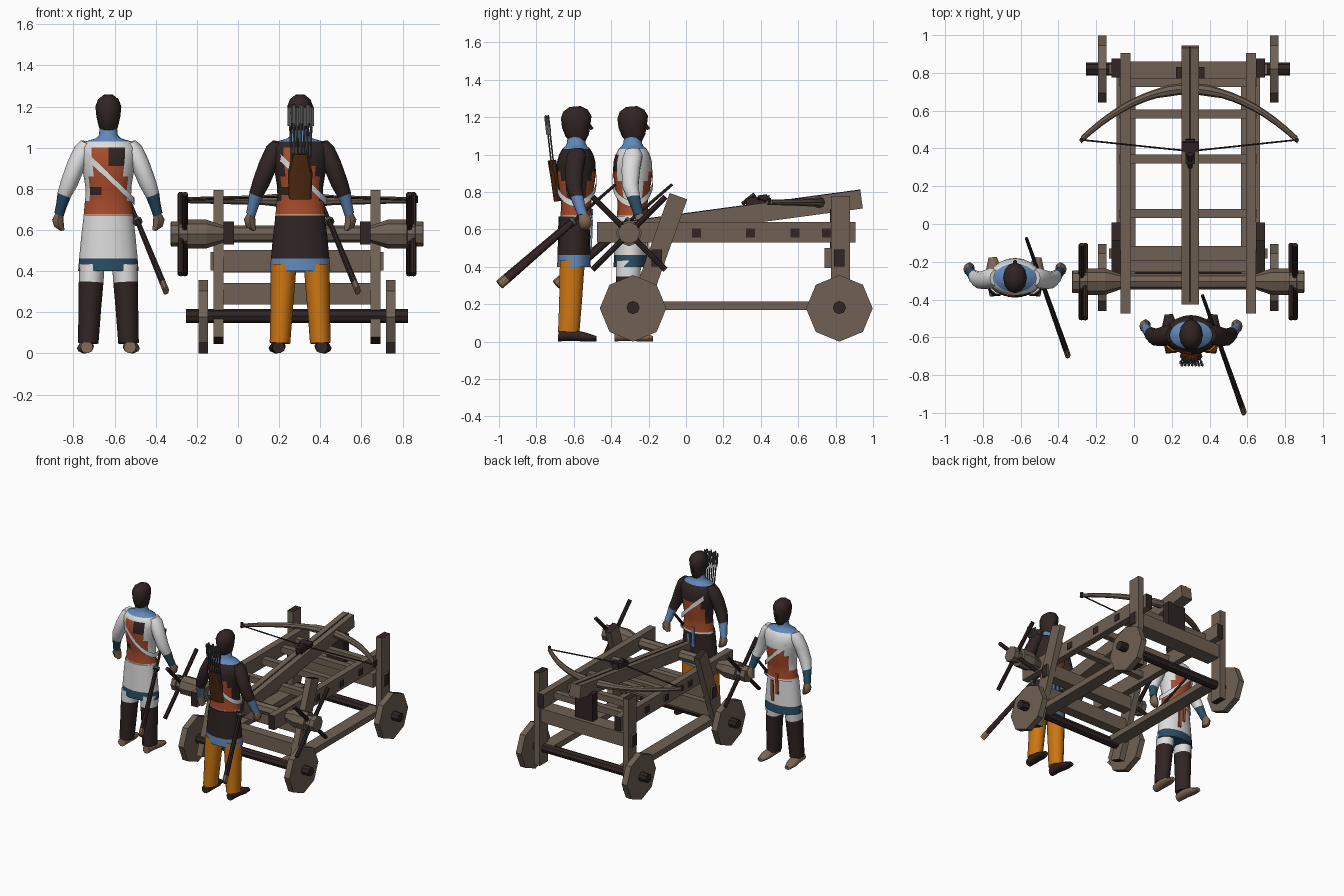
import bpy, bmesh, math
from mathutils import Vector, Matrix

if "Cube" in bpy.data.objects:
    bpy.data.objects.remove(bpy.data.objects["Cube"])


def colour(name, r, g, b):
    m = bpy.data.materials.new(name)
    m.use_nodes = True
    m.diffuse_color = (r, g, b, 1)
    bsdf = next(n for n in m.node_tree.nodes if n.type == 'BSDF_PRINCIPLED')
    bsdf.inputs["Base Color"].default_value = (r, g, b, 1)
    bsdf.inputs["Roughness"].default_value = 0.9
    return m


WOOD = colour("wood", .16, .12, .09)
DARK = colour("dark brown", .03, .018, .017)
WHITE = colour("white cloth", .72, .72, .72)
ORANGE = colour("orange cloth", .6, .18, .006)
RUST = colour("rust cloth", .4, .075, .025)
SKY = colour("light blue cloth", .12, .25, .5)
TEAL = colour("dark blue cloth", .022, .075, .13)
LEATHER = colour("leather", .075, .022, .005)
GREY = colour("grey feather", .1, .1, .1)
SKIN = colour("skin", .22, .14, .09)
X, Y, Z = Vector((1, 0, 0)), Vector((0, 1, 0)), Vector((0, 0, 1))


def finish(name, bm, rule, at=(0, 0, 0), smooth=False):
    """Make the object; rule gives a material, or a function of face centre and normal."""
    bmesh.ops.recalc_face_normals(bm, faces=bm.faces)
    me = bpy.data.meshes.new(name)
    for f in bm.faces:
        mat = rule(f.calc_center_median(), f.normal) if callable(rule) else rule
        if mat.name not in me.materials:
            me.materials.append(mat)
        f.material_index = me.materials.find(mat.name)
    bm.to_mesh(me)
    bm.free()
    ob = bpy.data.objects.new(name, me)
    ob.location = at
    bpy.context.collection.objects.link(ob)
    if smooth:
        bpy.ops.object.select_all(action='DESELECT')
        ob.select_set(True)
        bpy.context.view_layer.objects.active = ob
        bpy.ops.object.shade_smooth_by_angle(angle=math.radians(50))
    return ob


def loft(name, rings, rule, n=8, at=(0, 0, 0), smooth=False):
    """Skin elliptical rings (x, y, z, radius u, radius v) set square to the overall axis."""
    pts = [Vector(r[:3]) for r in rings]
    axis = (pts[-1] - pts[0]).normalized()
    side = Y if abs(axis.x) > .9 else X
    u = (side - axis * side.dot(axis)).normalized()
    v = axis.cross(u)
    bm = bmesh.new()
    loops = []
    for p, r in zip(pts, rings):
        ang = [2 * math.pi * i / n for i in range(n)]
        loops.append([bm.verts.new(p + u * r[3] * math.cos(a) + v * r[4] * math.sin(a)) for a in ang])
    for a, b in zip(loops, loops[1:]):
        for i in range(n):
            j = (i + 1) % n
            bm.faces.new((a[i], a[j], b[j], b[i]))
    bm.faces.new(loops[0])
    bm.faces.new(loops[-1])
    return finish(name, bm, rule, at, smooth)


def rod(name, a, b, r0, r1, rule, n=8, at=(0, 0, 0)):
    return loft(name, [(*a, r0, r0), (*b, r1, r1)], rule, n, at)


def beam(name, centre, size, grain=None, tilt=0, mat=WOOD, at=(0, 0, 0)):
    """Box beam whose end grain, along one axis, is dark."""
    bm = bmesh.new()
    rot = Matrix.Rotation(tilt, 4, 'X')
    bmesh.ops.create_cube(bm, size=1, matrix=Matrix.Translation(centre) @ rot @ Matrix.Diagonal((*size, 1)))
    rule = mat
    if grain is not None:
        end = rot @ grain
        rule = lambda c, nrm: DARK if abs(nrm.dot(end)) > .9 else mat
    return finish(name, bm, rule, at)


# --- siege engine frame ---
CX = .287
for side, s in (("right", -1), ("left", 1)):
    for end, y in (("front", -.283), ("rear", .82)):
        x = CX + s * .455
        rod(f"{side}_{end}_wheel", (x - .023, y, .178), (x + .023, y, .178), .178, .178, WOOD)
    beam(f"{side}_rail", (CX + s * .332, .215, .585), (.052, 1.38, .11), Y)
    beam(f"{side}_lower_beam", (CX + s * .33, .27, .192), (.1, 1.1, .045), Y)
    beam(f"{side}_rear_post", (CX + s * .382, .826, .42), (.048, .1, .72), Z)
    beam(f"{side}_raked_post", (CX + s * .382, -.168, .42), (.048, .1, .76), Z, -math.atan(.357))
for end, y in (("front", -.283), ("rear", .82)):
    rod(f"{end}_axle", (CX - .54, y, .182), (CX + .54, y, .182), .035, .035, DARK)
for i, y in enumerate((.055, .345, .582, .75)):
    beam(f"crossbar_{i}", (CX, y, .582), (.73, .048, .048), X)
for name, y, z, depth in (("front_upper", -.156, .45, .08), ("front_lower", -.213, .29, .08),
                          ("rear", .80, .447, .12)):
    beam(f"{name}_crossbeam", (CX, y, z), (.716, depth, .105))
for name, y in (("front", -.156), ("rear", .82)):
    beam(f"{name}_tenon", (CX, y, .447), (.84, .055, .09), X)

# --- stock with groove, bow and trigger ---
TILT = math.atan(.135)
beam("stock", (CX + .01, .26, .67), (.092, 1.37, .1), None, TILT)
beam("stock_groove", (CX + .01, .26, .721), (.012, 1.36, .004), None, TILT, DARK)
beam("stock_support", (CX + .01, .80, .60), (.15, .06, .22), None, 0, DARK)
bow = []
for i in range(-10, 11):
    t = i / 10
    r = .03 if abs(t) < .25 else .028 - .014 * abs(t)
    bow.append((CX + .005 + t * .573, .715 - .27 * t * t, .745, r * (1 + .4 * t * t), r))
loft("bow", bow, WOOD, 8)
for side, s in (("right", -1), ("left", 1)):
    tip = (CX + .005 + s * .57, .445, .745)
    rod(f"{side}_bowstring", tip, (CX + .01, .385, .765), .005, .005, DARK, 5)
    rod(f"{side}_bow_knob", (tip[0], .445, .73), (tip[0], .445, .768), .012, .012, DARK, 6)
beam("trigger_block", (CX + .01, .385, .75), (.05, .13, .05), None, TILT, DARK)
beam("trigger_claw", (CX + .01, .41, .77), (.09, .05, .03), None, TILT, DARK)
rod("trigger_lever", (CX + .01, .30, .735), (CX + .01, .37, .785), .012, .018, DARK, 6)

# --- windlass ---
WY, WZ = -.305, .58
half = [(.615, .052), (.613, .06), (.575, .06), (.574, .048), (.536, .048), (.535, .07), (.44, .07), (.36, .042)]
prof = [(-x, r) for x, r in half] + [(x, r) for x, r in reversed(half)]
loft("windlass_drum", [(CX + x, WY, WZ, r, r) for x, r in prof], WOOD, 8)
for side, s in (("right", -1), ("left", 1)):
    for i in (-1, 1):
        x, d = CX + s * (.555 + .01 * i), .195
        rod(f"{side}_windlass_spoke_{i}", (x, WY - d, WZ - i * d), (x, WY + d, WZ + i * d), .015, .015, DARK)


# --- crew ---
def soldier(tag, at, coat, hem, cuff, trousers, thigh, boots, tail):
    def torso_rule(c, nrm):
        if c.z < .675:
            return WHITE
        if c.z < .74:
            return RUST
        if c.z > 1.035:
            return SKY
        if abs(c.x) < .085 and c.z < (1.0 if c.y < 0 else .93):
            patch = (c.x > .01 and c.z > .92) or (c.x < -.02 and .77 < c.z < .81)
            return DARK if patch and c.y < 0 else RUST
        return coat

    body = [(.66, .122, .085), (.675, .12, .084), (.74, .114, .08), (.77, .111, .085), (.81, .112, .092),
            (.86, .12, .1), (.91, .13, .105), (.96, .138, .103), (1.0, .138, .092), (1.03, .112, .075),
            (1.045, .062, .058), (1.06, .046, .05), (1.1, .042, .045)]
    loft(f"{tag}_torso", [(0, 0, z, a, b) for z, a, b in body], torso_rule, 20, at, True)
    skirt = [(.40, .147, .09), (.462, .142, .088), (.57, .132, .085), (.67, .12, .083)]
    loft(f"{tag}_skirt", [(0, -.012, z, a, b) for z, a, b in skirt],
         lambda c, nrm: hem if c.z < .462 else coat, 16, at, True)
    # head with long hair and a nose
    head = [(.01, 1.07, .034, .04), (.005, 1.1, .046, .062), (0, 1.15, .058, .076), (0, 1.2, .063, .082),
            (-.004, 1.235, .05, .066), (-.006, 1.257, .022, .03)]
    loft(f"{tag}_head", [(0, y, z, a, b) for y, z, a, b in head], DARK, 12, at, True)
    rod(f"{tag}_nose", (0, .062, 1.175), (0, .085, 1.135), .006, .012, DARK, 6, at)
    for side, s in (("right", -1), ("left", 1)):
        arm = [(.105, 0, 1.025, .03, .04), (.122, 0, .99, .045, .055), (.155, -.01, .92, .045, .052),
               (.19, -.012, .83, .042, .045), (.215, .005, .77, .034, .036), (.228, .02, .72, .027, .03),
               (.24, .035, .675, .024, .028)]
        loft(f"{tag}_{side}_arm", [(s * x, y, z, a, b) for x, y, z, a, b in arm],
             lambda c, nrm: cuff if c.z < .76 else coat, 10, at, True)
        hand = [(.238, .035, .685, .018, .024), (.246, .045, .655, .028, .034), (.24, .05, .62, .024, .034),
                (.225, .05, .6, .012, .022)]
        loft(f"{tag}_{side}_hand", [(s * x, y, z, a, b) for x, y, z, a, b in hand], SKIN, 8, at, True)
        leg = [(.08, -.02, .43, .062, .07), (.084, -.025, .345, .06, .068), (.09, -.03, .22, .055, .064),
               (.098, -.04, .05, .05, .06)]
        loft(f"{tag}_{side}_leg", [(s * x, y, z, a, b) for x, y, z, a, b in leg],
             lambda c, nrm: thigh if c.z > .345 else trousers, 10, at, True)
        foot = [(.105, -.095, .03, .03, .03), (.107, -.03, .035, .037, .033), (.113, .05, .025, .04, .025),
                (.118, .108, .015, .022, .015)]
        loft(f"{tag}_{side}_boot", [(s * x, y, z, a, b) for x, y, z, a, b in foot], boots, 10, at, True)
        beam(f"{tag}_{side}_sash_tail", (s * .02 + .01, .082, .6 - s * .03), (.022, .009, .16), None, -.04, tail, at)
    # diagonal chest strap
    bm = bmesh.new()
    strap = []
    for i in range(24):
        a = 2 * math.pi * i / 24
        x = .128 * math.cos(a)
        y, z = .109 * math.sin(a), .86 - .95 * x
        strap.append([bm.verts.new((x, y, z + h)) for h in (-.018, .018)])
    for a, b in zip(strap, strap[1:] + strap[:1]):
        bm.faces.new((a[0], b[0], b[1], a[1]))
    finish(f"{tag}_strap", bm, WHITE, at, True)
    # sword in its scabbard
    tip, top = Vector((.28, -.41, .305)), Vector((.06, .21, .84))
    stations = [(0, .022, SKIN), (.06, .022, DARK), (.62, .017, DARK)]
    ring = [(*tip.lerp(top, t), r * .7, r * 1.2) for t, r, m in stations]
    loft(f"{tag}_scabbard", ring, lambda c, nrm: SKIN if c.y < -.375 else DARK, 8, at)
    rod(f"{tag}_sword_guard", tip.lerp(top, .62), tip.lerp(top, .64), .024, .024, GREY, 8, at)
    rod(f"{tag}_sword_grip", tip.lerp(top, .64), top, .011, .009, DARK, 6, at)


MAN_A, MAN_B = (-.63, -.285, 0), (.302, -.587, 0)
soldier("first_soldier", MAN_A, WHITE, TEAL, TEAL, DARK, WHITE, SKIN, RUST)
soldier("second_soldier", MAN_B, DARK, SKY, SKY, ORANGE, ORANGE, DARK, SKY)

# --- quiver and arrows ---
loft("quiver", [(0, -.1, .75, .055, .02), (0, -.115, .88, .06, .024), (0, -.13, .97, .04, .024)],
     LEATHER, 10, MAN_B)
for row in range(2):
    for i in range(7):
        x, y = (i - 3) * .018 + row * .006, -.012 * row
        z = 1.2 + .012 * (i % 2)
        rod(f"arrow_{row}_{i}", (x * .8, y - .115, .9), (x, y - .15, z), .004, .004, GREY, 5, MAN_B)
        beam(f"arrow_feather_{row}_{i}", (x, y - .146, z - .05), (.014, .003, .09), None, .12, GREY, MAN_B)
        beam(f"arrow_vane_{row}_{i}", (x, y - .146, z - .05), (.003, .014, .09), None, .12, GREY, MAN_B)
